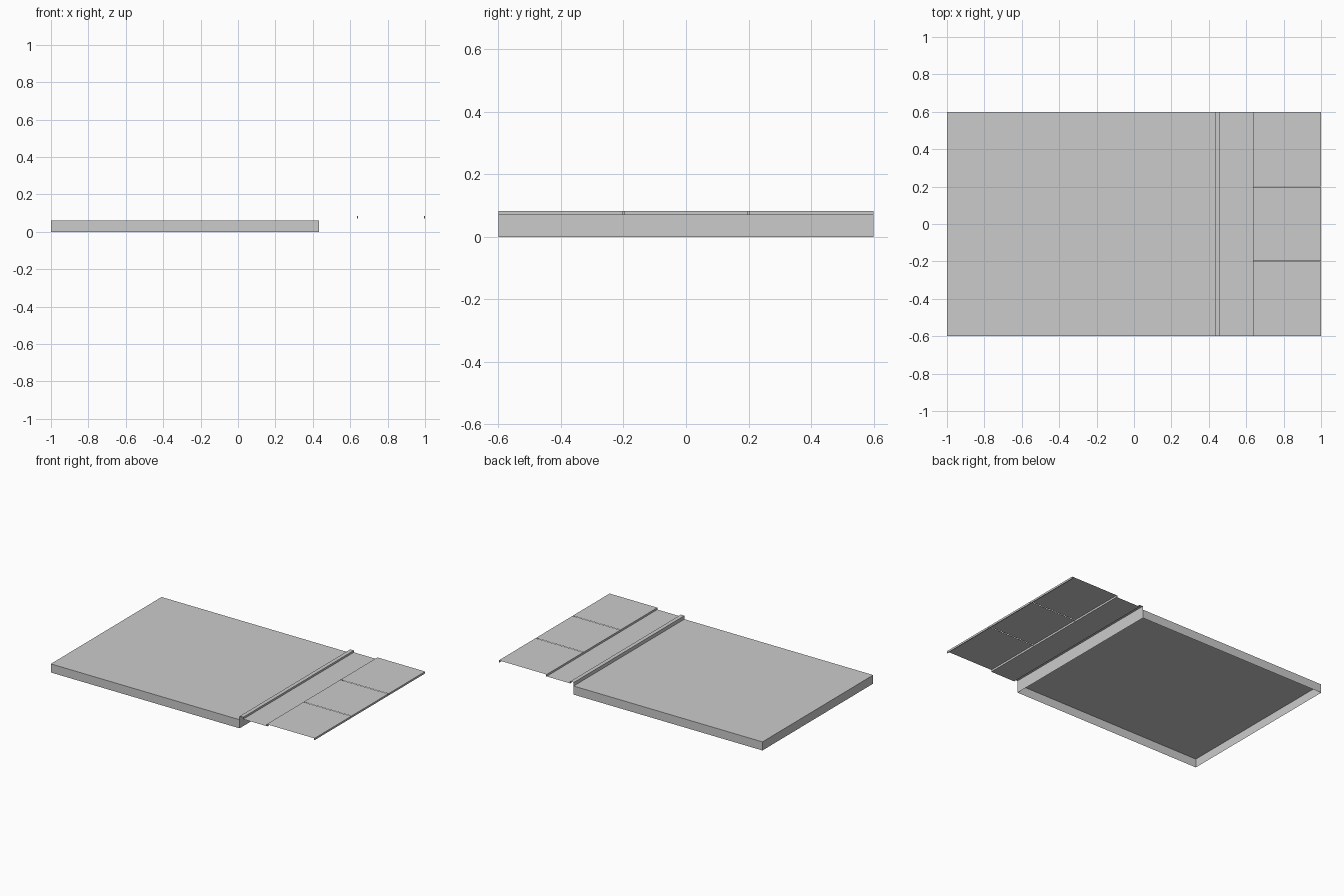
import bpy, bmesh

if "Cube" in bpy.data.objects:
    bpy.data.objects.remove(bpy.data.objects["Cube"])

X0, X1, XR, XP, XE = -1.0, 0.432, 0.459, 0.64, 1.0
W = 0.6
Z_SLAB, Z_LOW, Z_TOP = 0.059, 0.07, 0.083
LIP, GAP = 0.005, 0.003


def finish(name, bm):
    mesh = bpy.data.meshes.new(name)
    bm.to_mesh(mesh)
    bm.free()
    ob = bpy.data.objects.new(name, mesh)
    bpy.context.collection.objects.link(ob)
    return ob


def add_sheet(bm, profile, y0, y1):
    """Sweep an open (x, z) profile along y as a single-walled sheet."""
    a = [bm.verts.new((x, y0, z)) for x, z in profile]
    b = [bm.verts.new((x, y1, z)) for x, z in profile]
    for i in range(len(profile) - 1):
        bm.faces.new((a[i], a[i + 1], b[i + 1], b[i]))
    return a, b


def add_box(bm, x0, x1, y0, y1, z0, z1):
    vs = bmesh.ops.create_cube(bm, size=1)["verts"]
    for v in vs:
        v.co = (x1 if v.co.x > 0 else x0,
                y1 if v.co.y > 0 else y0,
                z1 if v.co.z > 0 else z0)


# Main slab: hollow tray with open underside
bm = bmesh.new()
a, b = add_sheet(bm, [(X0, 0), (X0, Z_SLAB), (X1, Z_SLAB), (X1, 0)], -W, W)
bm.faces.new(a[::-1])
bm.faces.new(b)
finish("main_slab", bm)

# Raised rib and low connecting strip
bm = bmesh.new()
add_sheet(bm, [(X1, Z_SLAB), (X1, Z_TOP), (XR, Z_TOP), (XR, Z_LOW), (XP, Z_LOW)], -W, W)
finish("rib_and_strip", bm)

# Three end panels, each with a thin lip at both ends
step = 2 * W / 3
for i in range(3):
    y0 = -W + i * step + (GAP / 2 if i > 0 else 0)
    y1 = -W + (i + 1) * step - (GAP / 2 if i < 2 else 0)
    bm = bmesh.new()
    add_sheet(bm, [(XP, Z_TOP), (XE, Z_TOP)], y0, y1)
    add_box(bm, XP - LIP / 2, XP + LIP / 2, y0, y1, Z_LOW, Z_TOP)
    add_box(bm, XE - LIP, XE, y0, y1, Z_LOW, Z_TOP)
    finish(f"end_panel_{i + 1}", bm)
